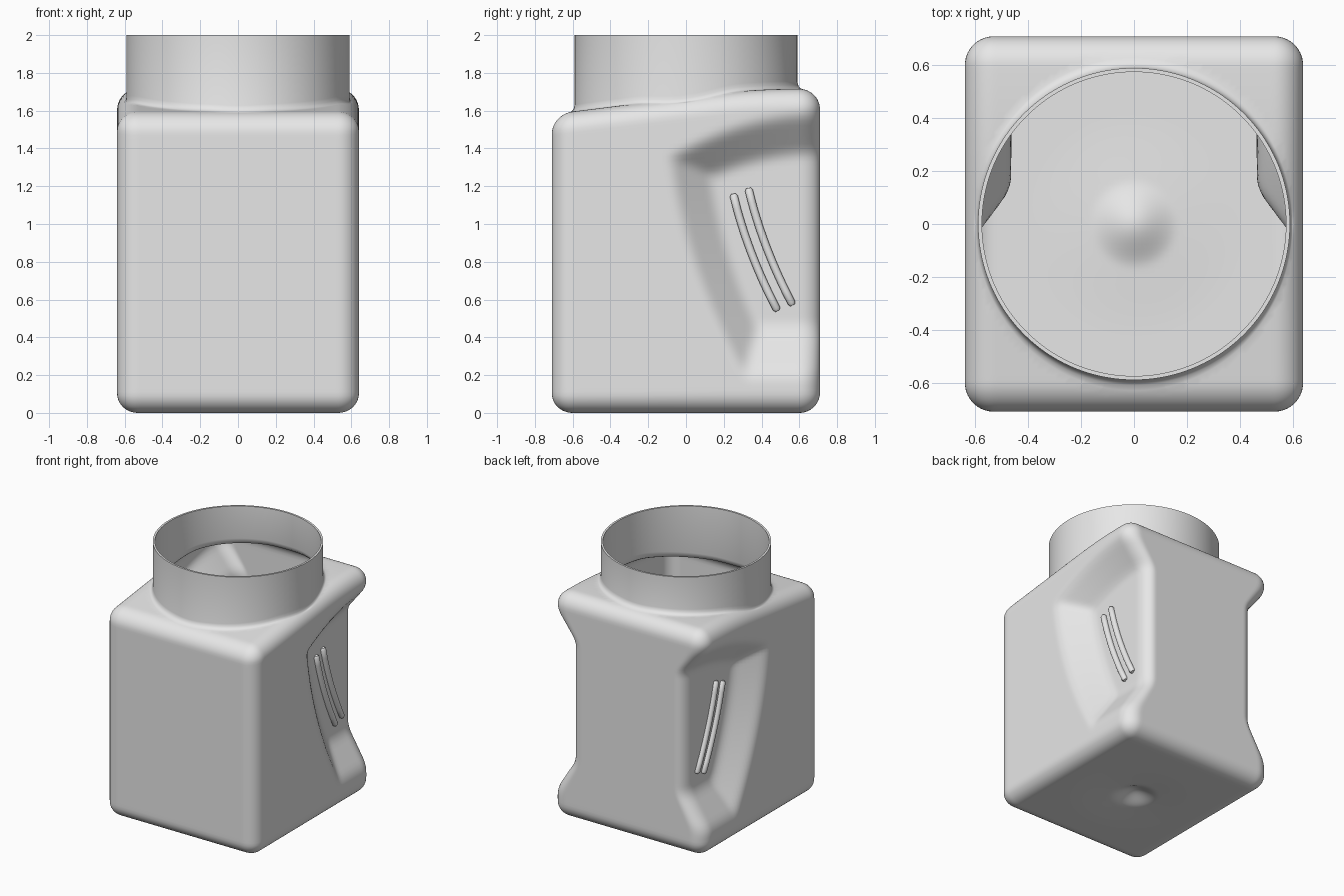
import bpy, bmesh, math
from mathutils import Vector

if "Cube" in bpy.data.objects:
    bpy.data.objects.remove(bpy.data.objects["Cube"])

HALF = Vector((0.64, 0.71, 0.8575))   # half size of the body
ROUND = 0.11                          # radius of the body edges
NECK = 0.59
TOP = 2 * HALF.z
WALL = 0.015

plastic = bpy.data.materials.new("grey_plastic")
plastic.use_nodes = True
plastic.diffuse_color = (0.8, 0.8, 0.8, 1)
plastic.node_tree.nodes["Principled BSDF"].inputs["Base Color"].default_value = (0.8, 0.8, 0.8, 1)


def smin(a, b, k=0.2):
    h = max(k - abs(a - b), 0) / k
    return min(a, b) - h * h * k / 4


def bump(r, radius):
    t = max(0, 1 - r / radius)
    return t * t * (3 - 2 * t)


def shoulder(y):
    """Height of the sloping shoulder."""
    return smin(TOP, 1.595 + 0.126 * (y + 0.6), 0.03)


def recess(y, z):
    """How deep the side grip is at a point, from 0 to 1."""
    t = (1.36 - z) / 1.14
    front = (y + 0.08 - 0.38 * t + 0.26 * t * (1 - t)) / 0.2
    upper = (1.577 - 0.37 * (0.71 - y) ** 2 - z) / 0.2
    lower = (z - 0.2) / 0.25
    s = smin(smin(front, upper), smin(lower, 1))
    return max(0, -smin(-s, 0))


def seam_radius(x, y):
    return 0.60 + 0.03 * y * y / (x * x + y * y + 1e-9)


def shoulder_surface(x, y):
    """Height of the outside of the shoulder, with its rounded edges."""
    ex = max(0, abs(x) - HALF.x + ROUND)
    ey = max(0, abs(y) - HALF.y + ROUND)
    return shoulder(y) - ROUND + math.sqrt(max(0, ROUND ** 2 - ex * ex - ey * ey))


def finish(obj, angle):
    bpy.ops.object.select_all(action='DESELECT')
    obj.select_set(True)
    bpy.context.view_layer.objects.active = obj
    bpy.ops.object.shade_smooth_by_angle(angle=math.radians(angle))


# Body: rounded box, sloped on top, squeezed at the grips, domed base
bm = bmesh.new()
bmesh.ops.create_cube(bm, size=2)
bmesh.ops.subdivide_edges(bm, edges=bm.edges[:], cuts=70, use_grid_fill=True)
core = HALF - Vector((ROUND,) * 3)
for v in bm.verts:
    p = Vector(c * h for c, h in zip(v.co, HALF))
    q = Vector(max(-c, min(c, a)) for a, c in zip(p, core))
    out = p - q
    if out.length > 1e-6:
        p = q + out.normalized() * ROUND
    z = (p.z + HALF.z) * shoulder(p.y) / TOP
    if z < 0.01:
        r = math.hypot(p.x, p.y)
        z += 0.015 * bump(r, 0.43) + 0.05 * bump(r, 0.17)
    p.x *= 1 - 0.25 * recess(p.y, z)
    v.co = (p.x, p.y, z)

# Mouth opening: trim the shoulder and bring its border to a clean ring
mouth = [v for v in bm.verts if v.co.z > 1.4
         and math.hypot(v.co.x, v.co.y) < 0.985 * seam_radius(v.co.x, v.co.y)]
bmesh.ops.delete(bm, geom=mouth, context='VERTS')
border = [e for e in bm.edges if e.is_boundary]
for v in {v for e in border for v in e.verts}:
    d = math.hypot(v.co.x, v.co.y)
    k = seam_radius(v.co.x, v.co.y) / d
    x, y = v.co.x * k, v.co.y * k
    v.co = (x, y, shoulder_surface(x, y))

# Neck: a small fillet, then a straight cylinder
for a in (30, 60, 90, None):
    new = bmesh.ops.extrude_edge_only(bm, edges=border)["geom"]
    border = [g for g in new if isinstance(g, bmesh.types.BMEdge) and g.is_boundary]
    for v in {v for e in border for v in e.verts}:
        ang = math.atan2(v.co.y, v.co.x)
        cx, cy = math.cos(ang), math.sin(ang)
        seam = seam_radius(cx, cy)
        if a is None:
            r, z = NECK, 2.0
        else:
            s = math.radians(a)
            r = NECK + (seam - NECK) * (1 - math.sin(s))
            z = shoulder_surface(cx * seam, cy * seam) + 0.04 * (1 - math.cos(s))
        v.co = (cx * r, cy * r, z)
bmesh.ops.recalc_face_normals(bm, faces=bm.faces[:])
mesh = bpy.data.meshes.new("jar_body")
bm.to_mesh(mesh)
bm.free()
mesh.materials.append(plastic)
body = bpy.data.objects.new("jar_body", mesh)
bpy.context.collection.objects.link(body)
bpy.context.view_layer.objects.active = body
shell = body.modifiers.new("wall", 'SOLIDIFY')
shell.thickness = WALL
shell.offset = -1
bpy.ops.object.modifier_apply(modifier=shell.name)
finish(body, 45)


# Grip ribs: two bowed bars on the floor of each grip
def rib(name, side, dy, dz):
    curve = bpy.data.curves.new(name, 'CURVE')
    curve.dimensions = '3D'
    curve.bevel_depth = 0.022
    curve.bevel_resolution = 3
    curve.use_fill_caps = True
    steps = 16
    line = curve.splines.new('POLY')
    line.points.add(steps)
    for i, pt in enumerate(line.points):
        t = i / steps
        if i in (1, steps - 1):
            t = 0.02 if i == 1 else 0.98
        y = 0.25 + 0.235 * t - 0.09 * t * (1 - t) + dy
        z = 1.16 - 0.62 * t + dz
        pt.co = (side * 0.485, y, z, 1)
        pt.radius = 0.6 if i in (0, steps) else 1
    curve.materials.append(plastic)
    obj = bpy.data.objects.new(name, curve)
    bpy.context.collection.objects.link(obj)
    bpy.ops.object.select_all(action='DESELECT')
    obj.select_set(True)
    bpy.context.view_layer.objects.active = obj
    bpy.ops.object.convert(target='MESH')
    finish(bpy.context.view_layer.objects.active, 50)


for side, label in ((1, "left"), (-1, "right")):
    rib(label + "_front_rib", side, 0, 0)
    rib(label + "_back_rib", side, 0.08, 0.03)
